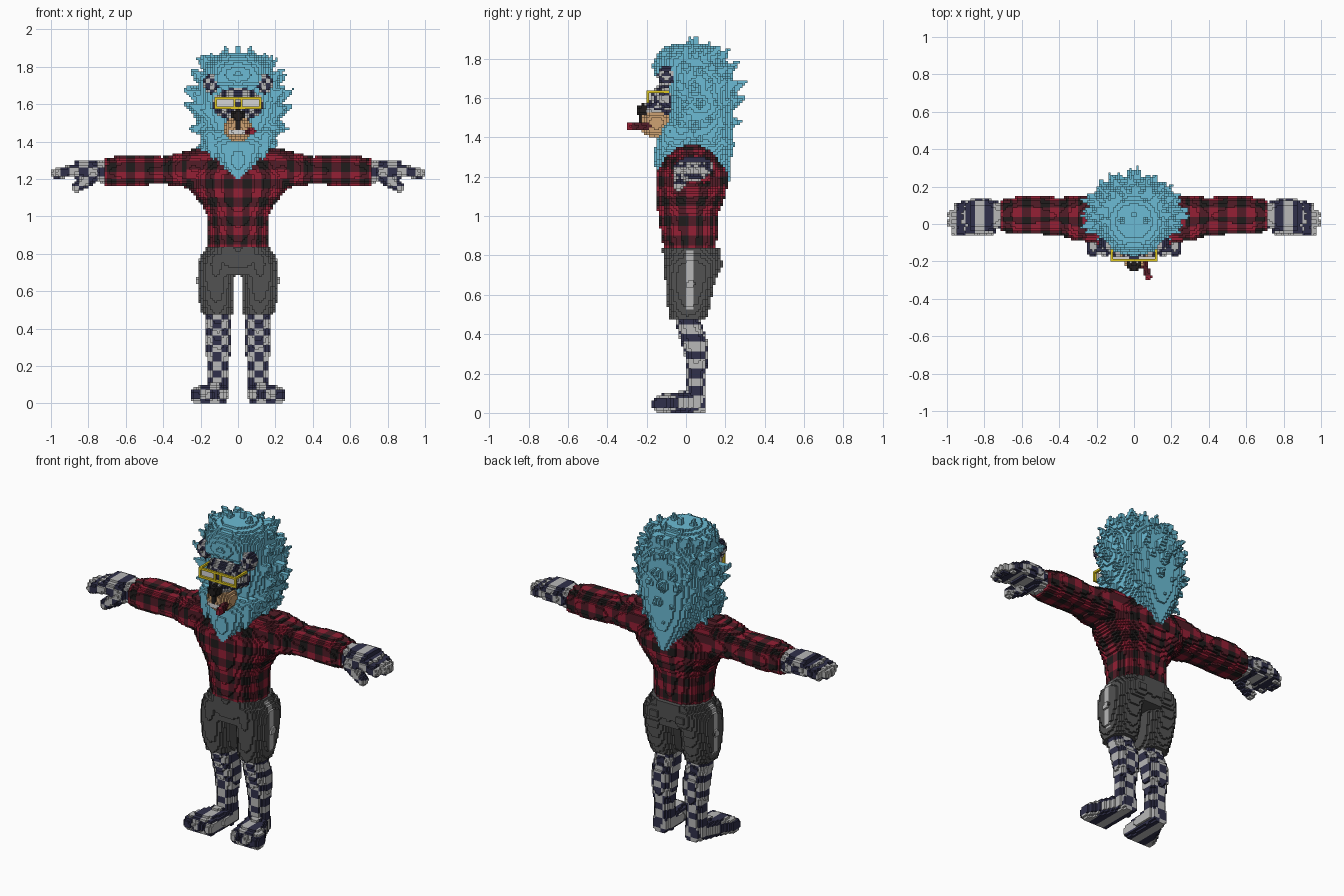
import bpy, math, random
from mathutils import Vector

random.seed(4)
S = 0.0125  # block size

if "Cube" in bpy.data.objects:
    bpy.data.objects.remove(bpy.data.objects["Cube"])

PALETTE = {
    "hair_blue": (0.15, 0.50, 0.66), "plaid_red": (0.30, 0.014, 0.035),
    "plaid_maroon": (0.085, 0.012, 0.02), "black": (0.014, 0.012, 0.012),
    "shorts_grey": (0.085, 0.085, 0.085), "pale_fur": (0.48, 0.48, 0.48),
    "navy_fur": (0.03, 0.03, 0.07), "tan_skin": (0.62, 0.36, 0.17),
    "frame_yellow": (0.75, 0.58, 0.015), "white": (0.66, 0.66, 0.66),
}
MATS = {}
for name, rgb in PALETTE.items():
    m = bpy.data.materials.new(name)
    m.use_nodes = True
    m.diffuse_color = (*rgb, 1)
    bsdf = m.node_tree.nodes["Principled BSDF"]
    bsdf.inputs["Base Color"].default_value = (*rgb, 1)
    bsdf.inputs["Roughness"].default_value = 0.9
    MATS[name] = m


# Solid shapes, each returned as a set of block indices
def fill(lo, hi, inside):
    spans = [range(math.floor(a / S) - 1, math.ceil(b / S) + 1) for a, b in zip(lo, hi)]
    return {(i, j, k) for i in spans[0] for j in spans[1] for k in spans[2]
            if k >= 0 and inside((i + .5) * S, (j + .5) * S, (k + .5) * S)}


def box(lo, hi):
    return fill(lo, hi, lambda *p: all(a < c < b for a, c, b in zip(lo, p, hi)))


def blob(c, r):
    lo, hi = [a - b for a, b in zip(c, r)], [a + b for a, b in zip(c, r)]
    return fill(lo, hi, lambda *p: sum(((a - b) / d) ** 2 for a, b, d in zip(p, c, r)) <= 1)


def limb(p, q, r0, r1):
    p, q = Vector(p), Vector(q)
    d, big = q - p, max(r0, r1)

    def inside(x, y, z):
        v = Vector((x, y, z)) - p
        t = min(1, max(0, v.dot(d) / d.length_squared))
        return (v - d * t).length <= r0 + (r1 - r0) * t
    return fill([min(a, b) - big for a, b in zip(p, q)],
                [max(a, b) + big for a, b in zip(p, q)], inside)


def loft(axis, rows, power=2.3):
    """Rows hold position on the axis, then centre and radius on the other two axes."""
    u, v = [a for a in range(3) if a != axis]

    def inside(*p):
        h = p[axis]
        for a, b in zip(rows, rows[1:]):
            if a[0] <= h <= b[0]:
                t = (h - a[0]) / (b[0] - a[0])
                cu, cv, ru, rv = [m + (n - m) * t for m, n in zip(a[1:], b[1:])]
                return abs((p[u] - cu) / ru) ** power + abs((p[v] - cv) / rv) ** power <= 1
        return False
    lo, hi = [0] * 3, [0] * 3
    lo[axis], hi[axis] = rows[0][0], rows[-1][0]
    for ax, c, r in ((u, 1, 3), (v, 2, 4)):
        lo[ax] = min(w[c] - w[r] for w in rows)
        hi[ax] = max(w[c] + w[r] for w in rows)
    return fill(lo, hi, inside)


def flip(cells):
    return {(-1 - i, j, k) for i, j, k in cells}


def both(cells):
    return cells | flip(cells)


# Colour rules
def plain(name):
    return lambda x, y, z: name


def checker(size, shift=0.0):
    def rule(x, y, z):
        odd = (math.floor(abs(x) / size) + math.floor((z + shift) / size)) % 2
        return "navy_fur" if odd else "pale_fur"
    return rule


def plaid(x, y, z):
    if abs(x) > 0.27:  # sleeves
        along, turn = abs(x) / 0.1, math.atan2(z - 1.24, y - 0.045) / math.tau * 6
    else:
        along, turn = z / 0.1, math.atan2(x, y - 0.03) / math.tau * 12 + 0.25
    on = (along % 1 < 0.52) + (turn % 1 < 0.52)
    return ("black", "plaid_maroon", "plaid_red")[on]


def shorts_rule(x, y, z):
    stripe = abs(x) > 0.16 and abs(y - 0.015) < 0.017 and 0.53 < z < 0.82
    return "pale_fur" if stripe else "shorts_grey"


PARTS, TAKEN = [], set()


def part(name, rule, *shapes):
    """Claim the blocks of a part; earlier parts win where parts meet."""
    cells = set().union(*shapes) - TAKEN
    TAKEN.update(cells)
    PARTS.append((name, rule, cells))


# Glasses
bars = [box((0, -.2, z), (.125, -.1875, z + S)) for z in (1.575, 1.625)]
posts = [box((x, -.2, 1.575), (x + S, -.1875, 1.6375)) for x in (.0125, .1125)]
temple = box((.1125, -.2, 1.625), (.125, -.0875, 1.6375))
part("glasses_frame", plain("frame_yellow"), *map(both, bars + posts + [temple]))
part("glasses_lenses", plain("white"), both(box((.025, -.1875, 1.5875), (.1125, -.175, 1.625))))

# Face
part("cigar", lambda x, y, z: "plaid_red" if y < -.28 else "plaid_maroon",
     limb((.04, -.17, 1.455), (.077, -.285, 1.455), .016, .018))
part("nose", plain("black"), blob((0, -.215, 1.54), (.04, .035, .032)),
     limb((0, -.225, 1.53), (0, -.232, 1.475), .022, .01))
part("teeth", plain("white"), box((-.05, -.24, 1.4375), (.05, -.15, 1.4625))
     & blob((0, -.15, 1.46), (.08, .09, .07)))
part("muzzle", plain("tan_skin"), blob((0, -.15, 1.47), (.075, .085, .072)))
part("head", checker(.03, .01), blob((0, -.07, 1.6), (.135, .105, .095)),
     blob((0, -.15, 1.55), (.07, .07, .04)))
part("ears", checker(.03), both(blob((.145, -.1, 1.71), (.042, .045, .055))))

# Hair: a core, a beard and rows of pointed locks
core = loft(2, [(1.17, 0, .18, .02, .04), (1.28, 0, .11, .12, .12), (1.4, 0, .08, .19, .16),
                (1.55, 0, .075, .24, .165), (1.7, 0, .06, .22, .18), (1.8, 0, .02, .18, .18),
                (1.85, 0, .01, .14, .13), (1.88, 0, .02, .07, .07)])
beard = loft(2, [(1.2, 0, -.11, .02, .04), (1.28, 0, -.07, .1, .09),
                 (1.38, 0, -.04, .18, .115), (1.46, 0, -.01, .21, .1)])
locks = [blob((0, -.08, 1.76), (.13, .09, .08))]
ROWS = [(1.82, .21, .17, .03), (1.74, .25, .21, .03), (1.66, .285, .24, .03), (1.57, .285, .24, .02),
        (1.48, .27, .225, 0), (1.39, .225, .2, -.03), (1.31, .16, .17, -.05)]
for n, (z, rx, ry, lift) in enumerate(ROWS):
    for s in range(11):
        a = math.radians(-20 + 22 * s + (n % 2) * 8 - 4)
        k = random.uniform(.92, 1.05)
        d = random.uniform(-.015, .015)
        c, e = math.cos(a), math.sin(a)
        locks.append(limb((c * rx * .65, .05 + e * ry * .6, z - lift + d),
                          (c * rx * k, .05 + e * ry * k, z + lift + d), .055, .006))
for x, y, z in ((0, .05, 1.915), (.07, .02, 1.91), (.14, .03, 1.87), (.18, 0, 1.86),
                (.05, -.1, 1.87), (.11, -.11, 1.84), (.06, .12, 1.88)):  # crown
    locks.append(both(limb((x * .8, y, z - .1), (x, y, z), .045, .006)))
for x, z in ((.04, 1.25), (.1, 1.3), (.15, 1.33)):  # beard tips
    locks.append(both(limb((x, -.08, z + .1), (x * .9, -.12, z - .02), .045, .008)))
part("hair", plain("hair_blue"), core, beard, *locks)

# Shirt
torso = loft(2, [(.8375, 0, .02, .158, .135), (1.0, 0, .01, .165, .15), (1.07, 0, .02, .2, .17),
                 (1.15, 0, .03, .265, .18), (1.22, 0, .03, .28, .18),
                 (1.3, 0, .03, .25, .145), (1.36, 0, .03, .19, .07)])
sleeve = loft(0, [(.1, .03, 1.25, .12, .1), (.24, .03, 1.255, .125, .105), (.32, .03, 1.25, .12, .09),
                  (.4, .04, 1.245, .1, .073), (.52, .05, 1.245, .105, .078),
                  (.62, .048, 1.245, .1, .083), (.7125, .045, 1.235, .085, .07)])
part("shirt", plaid, torso, both(sleeve))

# Hands with fingers and thumb
palm = loft(0, [(.7125, .045, 1.235, .07, .06), (.78, .045, 1.25, .09, .055), (.88, .04, 1.25, .095, .05)])
fingers = [limb((.86, y, 1.25), (tip, y - .012, 1.23), .034, .027)
           for y, tip in ((-.025, .95), (.02, .972), (.06, .972), (.1, .94))]
thumb = limb((.77, -.02, 1.22), (.86, -.035, 1.155), .04, .028)
part("hands", checker(.05, .04), both(palm | thumb | set().union(*fingers)))

# Shorts
hips = loft(2, [(.69, 0, .03, .19, .13), (.76, 0, .03, .208, .145), (.8375, 0, .03, .17, .15)])
thigh = loft(2, [(.47, .11, .01, .077, .09), (.55, .115, .015, .095, .11),
                 (.65, .12, .02, .1, .125), (.75, .115, .03, .1, .14), (.8, .1, .03, .095, .14)])
part("shorts", shorts_rule, hips, both(thigh | blob((.09, .1, .755), (.09, .085, .08))))

# Lower legs and feet
shin = loft(2, [(.05, .105, .05, .055, .05), (.18, .108, .05, .052, .05), (.28, .105, .055, .068, .058),
                (.36, .105, .045, .07, .07), (.43, .105, .02, .068, .066), (.5, .105, .005, .065, .06)])
foot = loft(1, [(-.15, .155, .04, .08, .04), (-.11, .155, .05, .095, .05), (-.05, .135, .05, .08, .055),
                (.04, .11, .055, .06, .058), (.1, .105, .05, .045, .05)], 2.8)
toes = [blob((x, -.13, .042), (.033, .045, .044)) for x in (.09, .155, .22)]
part("lower_legs", checker(.045), both(shin))
part("feet", checker(.05, .03), both(foot | set().union(*toes)))

# Turn blocks into meshes, keeping only the outside faces
SIDES = {(1, 0, 0): ((1, 0, 0), (1, 1, 0), (1, 1, 1), (1, 0, 1)),
         (-1, 0, 0): ((0, 0, 0), (0, 0, 1), (0, 1, 1), (0, 1, 0)),
         (0, 1, 0): ((0, 1, 0), (0, 1, 1), (1, 1, 1), (1, 1, 0)),
         (0, -1, 0): ((0, 0, 0), (1, 0, 0), (1, 0, 1), (0, 0, 1)),
         (0, 0, 1): ((0, 0, 1), (1, 0, 1), (1, 1, 1), (0, 1, 1)),
         (0, 0, -1): ((0, 0, 0), (0, 1, 0), (1, 1, 0), (1, 0, 0))}
for name, rule, cells in PARTS:
    verts, faces, colours, slots = {}, [], [], []
    for i, j, k in sorted(cells):
        colour = rule((i + .5) * S, (j + .5) * S, (k + .5) * S)
        for (a, b, c), corners in SIDES.items():
            if (i + a, j + b, k + c) in TAKEN:
                continue
            faces.append([verts.setdefault((i + u, j + v, k + w), len(verts)) for u, v, w in corners])
            if colour not in slots:
                slots.append(colour)
            colours.append(slots.index(colour))
    mesh = bpy.data.meshes.new(name)
    mesh.from_pydata([(x * S, y * S, z * S) for x, y, z in verts], [], faces)
    for colour in slots:
        mesh.materials.append(MATS[colour])
    mesh.polygons.foreach_set("material_index", colours)
    mesh.update()
    bpy.context.collection.objects.link(bpy.data.objects.new(name, mesh))
